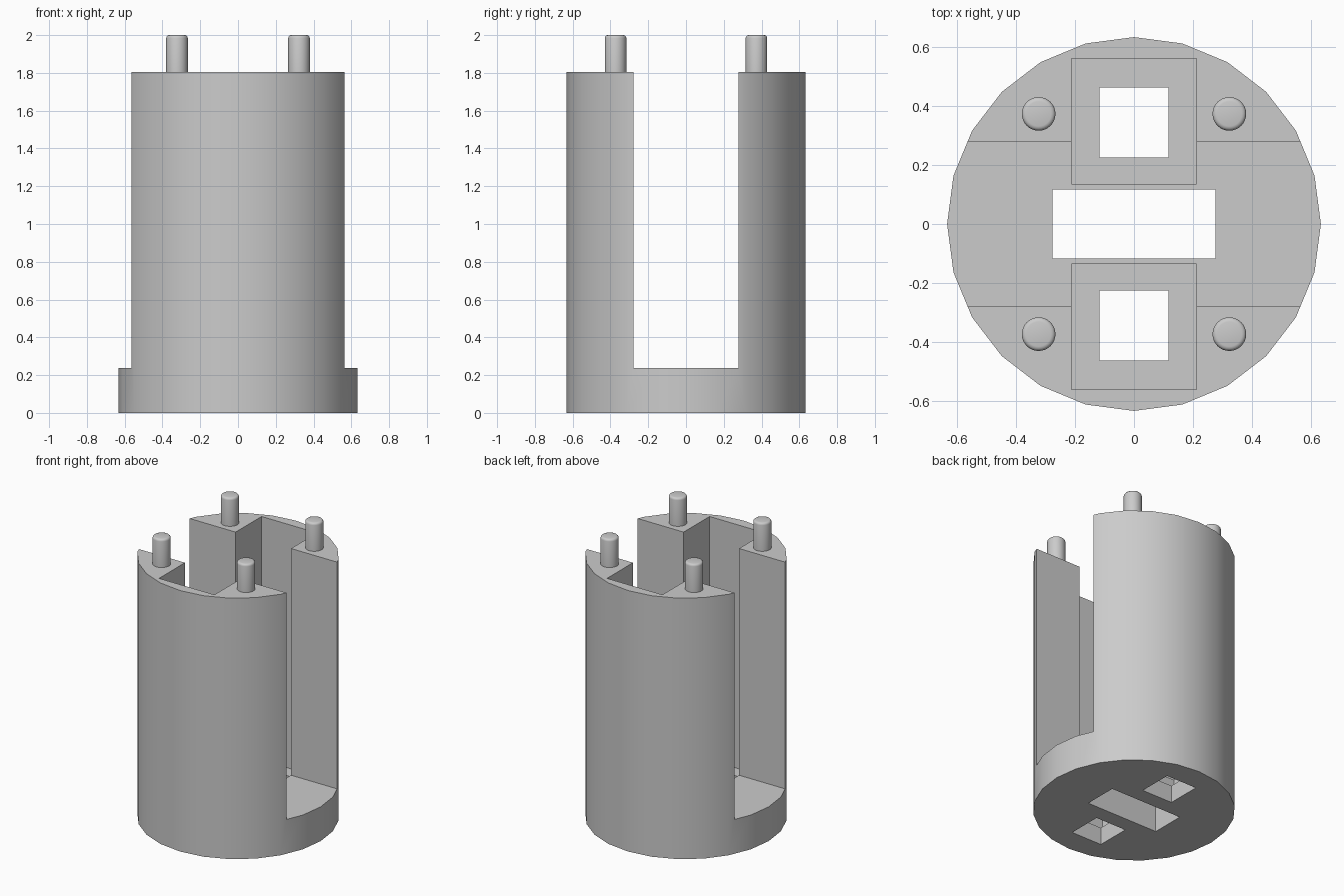
import bpy
import math

default_cube = bpy.data.objects.get("Cube")
if default_cube:
    bpy.data.objects.remove(default_cube, do_unlink=True)

RADIUS, BODY_TOP, BASE_TOP, POCKET_FLOOR = 0.633, 1.805, 0.237, 0.12

grey = bpy.data.materials.new("light_grey")
grey.use_nodes = True
colour = (0.6, 0.6, 0.6, 1)
grey.diffuse_color = colour
grey.node_tree.nodes["Principled BSDF"].inputs["Base Color"].default_value = colour


def cylinder(name, radius, x, y, z0, z1, sides):
    bpy.ops.mesh.primitive_cylinder_add(vertices=sides, radius=radius, depth=z1 - z0,
                                        location=(x, y, (z0 + z1) / 2))
    obj = bpy.context.object
    obj.name = name
    obj.data.materials.append(grey)
    return obj


def apply(obj, modifier):
    bpy.ops.object.select_all(action="DESELECT")
    obj.select_set(True)
    bpy.context.view_layer.objects.active = obj
    bpy.ops.object.modifier_apply(modifier=modifier.name)


def cut_box(obj, y, width, depth, z0, z1):
    """Subtract a box centred on x = 0 from the object."""
    bpy.ops.mesh.primitive_cube_add(size=1, location=(0, y, (z0 + z1) / 2))
    cutter = bpy.context.object
    cutter.scale = (width, depth, z1 - z0)
    cutter.hide_render = True
    cutter.data.materials.append(grey)
    bpy.context.view_layer.update()
    mod = obj.modifiers.new("cut", "BOOLEAN")
    mod.operation = "DIFFERENCE"
    mod.solver = "EXACT"
    mod.object = cutter
    apply(obj, mod)
    bpy.data.objects.remove(cutter, do_unlink=True)


# Round body with a wide slot between two tall arms
body = cylinder("body", RADIUS, 0, 0, 0, BODY_TOP, 24)
cut_box(body, 0, 2, 0.554, BASE_TOP, 3)

# Rectangular opening through the middle of the base
cut_box(body, 0, 0.552, 0.234, -1, 1)

# Square pocket in each arm, with a smaller hole through its floor
for side in (-1, 1):
    cut_box(body, side * 0.348, 0.424, 0.424, POCKET_FLOOR, 3)
    cut_box(body, side * 0.344, 0.234, 0.238, -1, 1)

bpy.ops.object.select_all(action="DESELECT")
body.select_set(True)
bpy.context.view_layer.objects.active = body
bpy.ops.object.shade_smooth_by_angle(angle=math.radians(30))

# Four locating pins with rounded tips
for x, x_name in ((-1, "right"), (1, "left")):
    for y, y_name in ((-1, "front"), (1, "back")):
        pin = cylinder(f"{y_name}_{x_name}_pin", 0.057, x * 0.323, y * 0.373,
                       BODY_TOP, 2, 32)
        bevel = pin.modifiers.new("rounded_tip", "BEVEL")
        bevel.width = 0.015
        bevel.segments = 3
        bevel.limit_method = "WEIGHT"
        weights = pin.data.attributes.new("bevel_weight_edge", "FLOAT", "EDGE")
        for edge in pin.data.edges:
            if all(pin.data.vertices[v].co.z > 0 for v in edge.vertices):
                weights.data[edge.index].value = 1
        apply(pin, bevel)
        bpy.ops.object.shade_smooth_by_angle(angle=math.radians(35))
